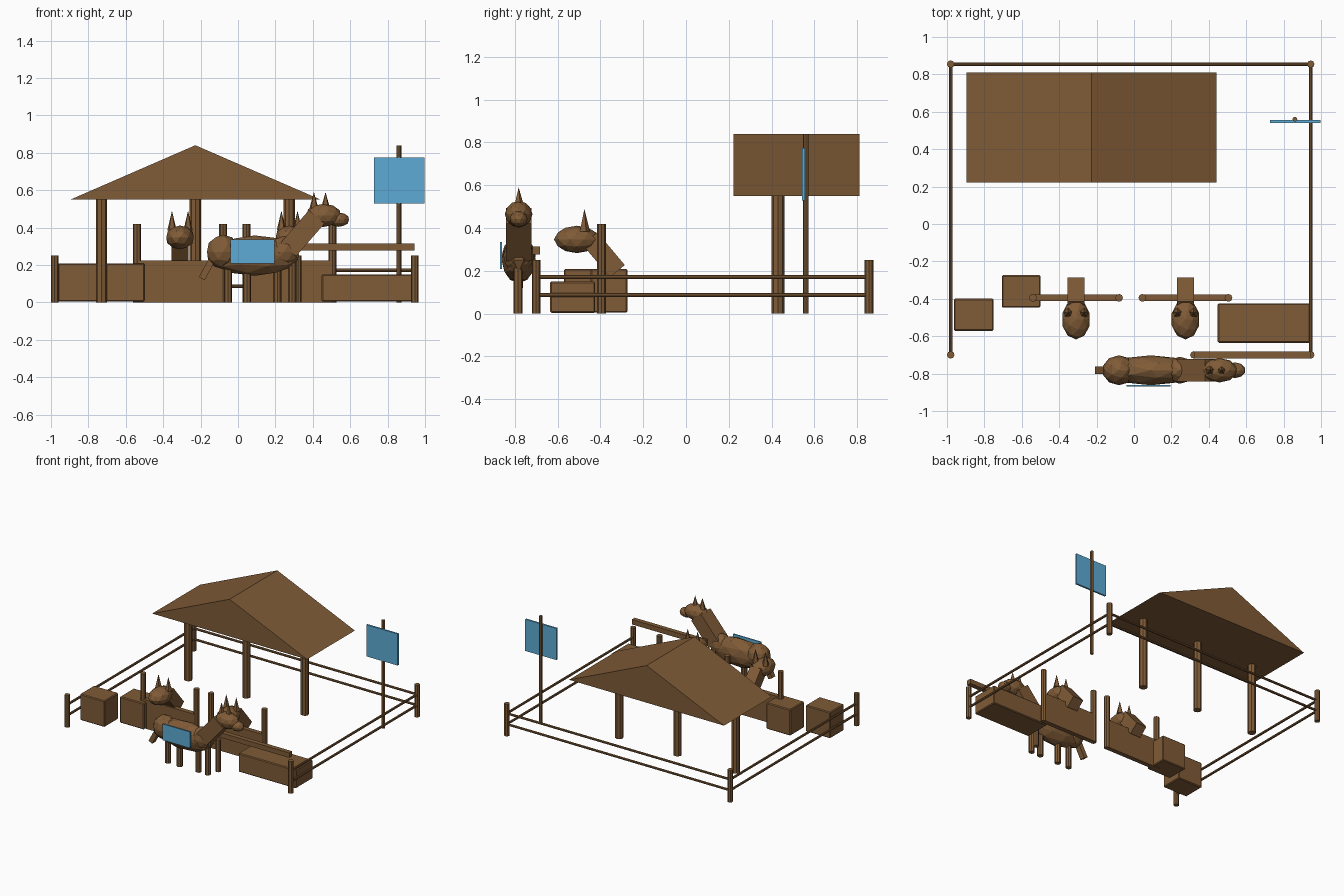
import bpy, math
from mathutils import Vector

if "Cube" in bpy.data.objects:
    bpy.data.objects.remove(bpy.data.objects["Cube"])


def material(name, rgb):
    m = bpy.data.materials.new(name)
    m.diffuse_color = (*rgb, 1)
    m.use_nodes = True
    m.node_tree.nodes["Principled BSDF"].inputs["Base Color"].default_value = m.diffuse_color
    return m


BROWN = material("brown wood", (0.215, 0.105, 0.038))
BLUE = material("sky blue", (0.11, 0.41, 0.66))


def finish(name, mat=BROWN):
    o = bpy.context.object
    o.name = name
    o.data.materials.append(mat)
    return o


def box(name, center, size, rot=(0, 0, 0), mat=BROWN, bevel=0):
    bpy.ops.mesh.primitive_cube_add(size=1, location=center, rotation=rot)
    o = finish(name, mat)
    o.scale = size
    if bevel:
        bpy.ops.object.transform_apply(location=False, rotation=False, scale=True)
        b = o.modifiers.new("bevel", "BEVEL")
        b.width, b.segments = bevel, 1
    return o


def rod(name, a, b, r, sides=8):
    a, b = Vector(a), Vector(b)
    d = b - a
    bpy.ops.mesh.primitive_cylinder_add(vertices=sides, radius=r, depth=d.length,
                                        location=(a + b) / 2,
                                        rotation=d.to_track_quat('Z', 'Y').to_euler())
    return finish(name)


def post(name, x, y, h, r):
    return rod(name, (x, y, 0), (x, y, h), r)


def blob(name, center, radii, rot=(0, 0, 0)):
    bpy.ops.mesh.primitive_ico_sphere_add(subdivisions=2, radius=1, location=center, rotation=rot)
    o = finish(name)
    o.scale = radii
    return o


def ear(name, x, y, z, h):
    bpy.ops.mesh.primitive_cone_add(vertices=5, radius1=0.026, depth=h, location=(x, y, z + h / 2))
    return finish(name)


# Paddock fence: corner posts, double rails on three sides
XL, XR, YF, YB = -0.98, 0.945, -0.70, 0.855
for x in (XL, XR):
    for y in (YF, YB):
        post("fence_post", x, y, 0.25, 0.02)
for z in (0.087, 0.171):
    rod("back_rail", (XL, YB, z), (XR, YB, z), 0.009)
    for x in (XL, XR):
        rod("side_rail", (x, YF, z), (x, YB, z), 0.009)

# Hitching rail at the front right
post("hitch_post", 0.32, YF, 0.25, 0.02)
box("hitch_rail", (0.632, YF, 0.296), (0.625, 0.036, 0.038))

# Open shelter: solid gable roof on three posts
for x in (-0.73, -0.228, 0.274):
    post("shelter_post", x, 0.43, 0.56, 0.03)
profile = [(-0.895, 0.55), (0.44, 0.55), (-0.228, 0.84)]
verts = [(x, y, z) for y in (0.222, 0.81) for x, z in profile]
faces = [(0, 1, 2), (5, 4, 3), (0, 3, 4, 1), (1, 4, 5, 2), (2, 5, 3, 0)]
me = bpy.data.meshes.new("shelter_roof")
me.from_pydata(verts, [], faces)
me.materials.append(BROWN)
bpy.context.collection.objects.link(bpy.data.objects.new("shelter_roof", me))

# Sign on a pole
post("sign_pole", 0.86, 0.56, 0.84, 0.013)
box("sign_board", (0.862, 0.548, 0.652), (0.27, 0.014, 0.246), mat=BLUE)

# Crates and trough
box("crate_left", (-0.857, -0.485, 0.107), (0.213, 0.172, 0.204), bevel=0.006)
box("crate_right", (-0.603, -0.36, 0.107), (0.208, 0.172, 0.204), bevel=0.006)
box("trough", (0.695, -0.53, 0.077), (0.495, 0.21, 0.146), bevel=0.006)

# Two stalls, each with a panel, two posts and a head looking over
for cx in (-0.31, 0.275):
    box("stall_panel", (cx, -0.395, 0.112), (0.47, 0.036, 0.224))
    for s in (-1, 1):
        post("stall_post", cx + s * 0.23, -0.395, 0.42, 0.021)
        ear("stall_horse_ear", cx + s * 0.043, -0.475, 0.385, 0.105)
    box("stall_horse_neck", (cx, -0.385, 0.275), (0.09, 0.09, 0.20), rot=(math.radians(40), 0, 0))
    blob("stall_horse_head", (cx, -0.51, 0.347), (0.077, 0.107, 0.064))

# Standing horse facing +x
HY = -0.782
blob("horse_body", (0.09, HY, 0.25), (0.25, 0.08, 0.108))
blob("horse_rump", (-0.08, HY, 0.27), (0.09, 0.08, 0.092))
blob("horse_chest", (0.245, HY, 0.27), (0.085, 0.072, 0.085))
for x in (-0.053, 0.048, 0.21, 0.29):
    post("horse_leg", x, HY - 0.003, 0.22, 0.022)
box("horse_tail", (-0.165, HY, 0.18), (0.035, 0.042, 0.12), rot=(0, math.radians(28), 0))
box("horse_neck", (0.345, HY, 0.37), (0.11, 0.118, 0.23), rot=(0, math.radians(41), 0))
blob("horse_head", (0.457, HY, 0.465), (0.097, 0.065, 0.062))
blob("horse_muzzle", (0.54, HY, 0.442), (0.056, 0.042, 0.038))
for x in (0.406, 0.468):
    ear("horse_ear", x, HY, 0.50, 0.09)
box("blanket", (0.077, -0.864, 0.272), (0.236, 0.009, 0.126), mat=BLUE)
